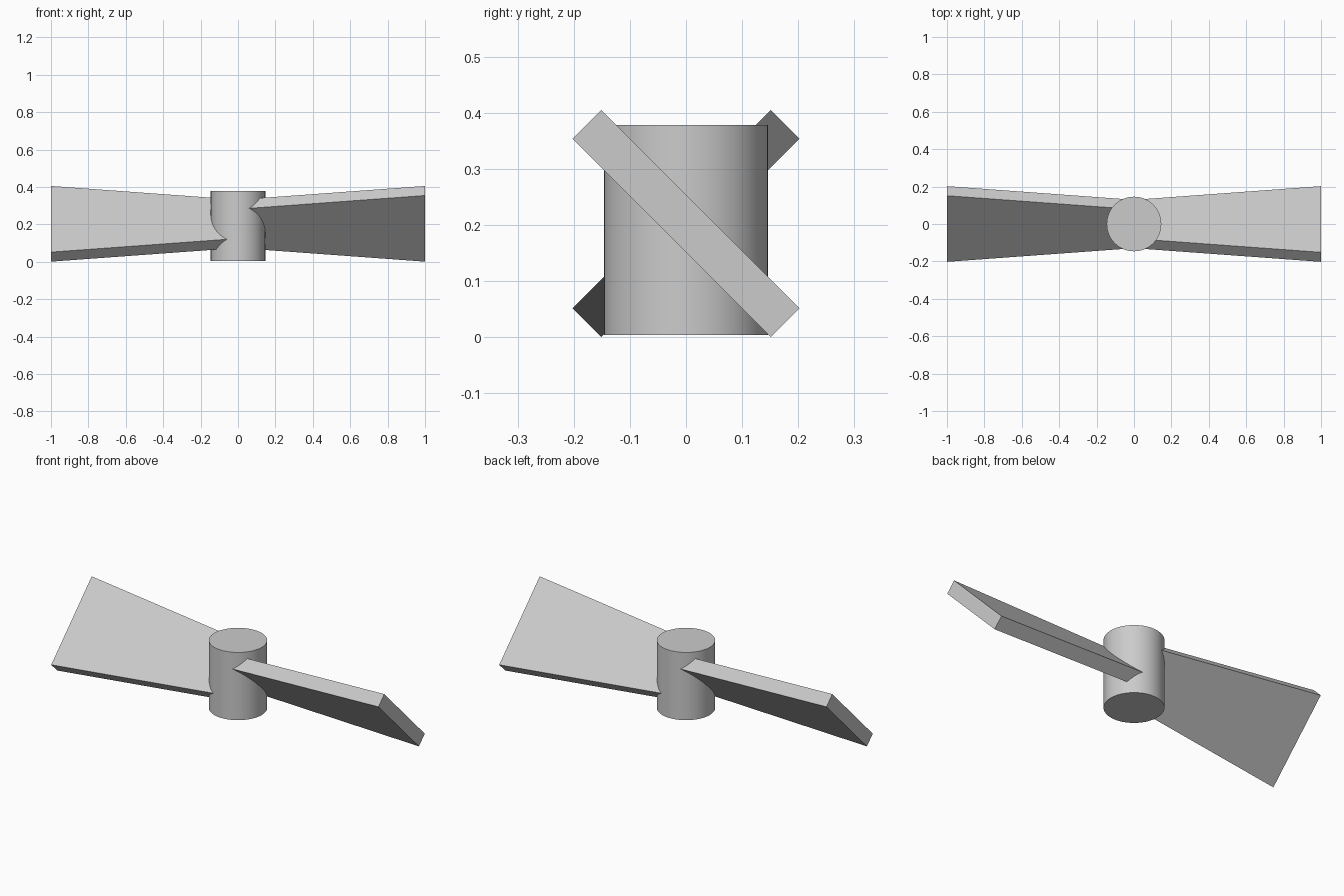
import bpy, bmesh
from math import radians, pi
from mathutils import Matrix

if "Cube" in bpy.data.objects:
    bpy.data.objects.remove(bpy.data.objects["Cube"])

HUB_R, HUB_BOTTOM, HUB_TOP = 0.146, 0.004, 0.378
BLADE_Z = 0.203          # height of the blade axis
HALF_THICK = 0.036
ROOT_X, ROOT_HALF = 0.03, 0.150
TIP_X, TIP_HALF = 1.0, 0.250
PITCH = radians(-45)

# Hub: upright cylinder with smooth wall and sharp rims
bpy.ops.mesh.primitive_cylinder_add(
    vertices=64, radius=HUB_R, depth=HUB_TOP - HUB_BOTTOM,
    location=(0, 0, (HUB_TOP + HUB_BOTTOM) / 2))
hub = bpy.context.object
hub.name = "hub"
bpy.ops.object.shade_smooth_by_angle(angle=radians(30))


def make_blade(name, turn):
    """Flat slab widening to the tip, pitched about its length, turned about z."""
    bm = bmesh.new()
    bmesh.ops.create_cube(bm, size=2)
    for v in bm.verts:
        tip = v.co.x > 0
        v.co.x = TIP_X if tip else ROOT_X
        v.co.y *= TIP_HALF if tip else ROOT_HALF
        v.co.z *= HALF_THICK
    bm.transform(Matrix.Translation((0, 0, BLADE_Z))
                 @ Matrix.Rotation(turn, 4, 'Z')
                 @ Matrix.Rotation(PITCH, 4, 'X'))
    mesh = bpy.data.meshes.new(name)
    bm.to_mesh(mesh)
    bm.free()
    obj = bpy.data.objects.new(name, mesh)
    bpy.context.collection.objects.link(obj)
    return obj


# Two opposite blades, rooted inside the hub
make_blade("right_blade", 0)
make_blade("left_blade", pi)
